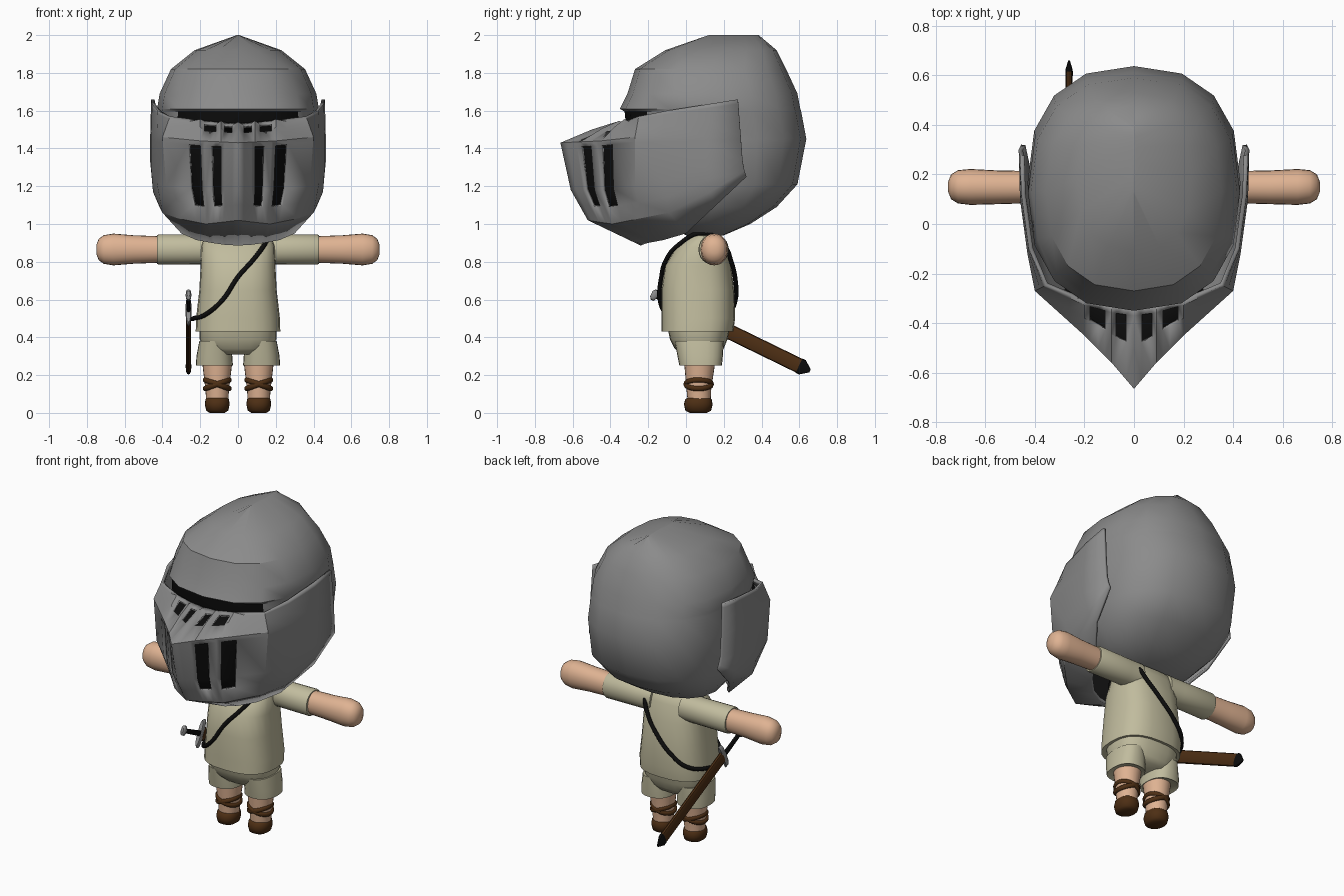
import bpy
import bmesh
import math
from mathutils import Matrix, Vector

cube = bpy.data.objects.get("Cube")
if cube:
    bpy.data.objects.remove(cube, do_unlink=True)


def material(name, *rgb):
    mat = bpy.data.materials.new(name)
    mat.use_nodes = True
    mat.diffuse_color = (*rgb, 1)
    mat.node_tree.nodes["Principled BSDF"].inputs["Base Color"].default_value = (*rgb, 1)
    return mat


STEEL = material("steel grey", .26, .26, .26)
BLACK = material("black", .004, .004, .004)
CLOTH = material("linen cloth", .53, .5, .34)
SKIN = material("skin", .74, .45, .29)
LEATHER = material("brown leather", .075, .028, .007)


def smooth(obj, angle):
    bpy.ops.object.select_all(action="DESELECT")
    obj.select_set(True)
    bpy.context.view_layer.objects.active = obj
    bpy.ops.object.shade_smooth_by_angle(angle=math.radians(angle))


def finish(bm, name, mat, mirror=False, angle=40):
    mesh = bpy.data.meshes.new(name)
    bm.to_mesh(mesh)
    bm.free()
    obj = bpy.data.objects.new(name, mesh)
    bpy.context.collection.objects.link(obj)
    mesh.materials.append(mat)
    smooth(obj, angle)
    if mirror:
        mod = obj.modifiers.new("Mirror", "MIRROR")
        mod.merge_threshold = .0005
    return obj


def loft(name, rings, mat, sides=24, power=2.4, cx=0, matrix=None, mirror=False, angle=40):
    """Stack rounded cross-sections given as (height, front y, back y, half width)."""
    bm = bmesh.new()
    loops = []
    for z, lo, hi, half in rings:
        loop = []
        for i in range(sides):
            t = math.tau * i / sides
            s, c = math.sin(t), math.cos(t)
            x = math.copysign(abs(s) ** (2 / power), s) * half
            y = math.copysign(abs(c) ** (2 / power), c) * (hi - lo) / 2
            loop.append(bm.verts.new((cx + x, (lo + hi) / 2 + y, z)))
        loops.append(loop)
    for a, b in zip(loops, loops[1:]):
        for i in range(sides):
            j = (i + 1) % sides
            bm.faces.new((a[i], a[j], b[j], b[i]))
    bm.faces.new(loops[0])
    bm.faces.new(loops[-1])
    if matrix:
        bm.transform(matrix)
    bmesh.ops.recalc_face_normals(bm, faces=bm.faces)
    return finish(bm, name, mat, mirror, angle)


# Helmet skull, with the dark eye opening on its front faces
skull = loft("helmet_skull", [
    (.94, 0, .2, .15), (1, -.1, .34, .29), (1.09, -.17, .48, .37), (1.21, -.22, .59, .42),
    (1.45, -.31, .637, .43), (1.595, -.325, .61, .425), (1.61, -.35, .605, .428),
    (1.69, -.31, .59, .415), (1.82, -.27, .53, .355), (1.92, -.11, .48, .23),
    (2, .12, .385, .006)], STEEL, sides=16, angle=32)
skull.data.materials.append(BLACK)
for face in skull.data.polygons:
    if face.center.y < -.2 and 1.4 < face.center.z < 1.6:
        face.material_index = 1

# Visor: columns run from the nose ridge to the back edge, rows from the top down
COLUMNS = [
    [(0, -.33, 1.535), (0, -.665, 1.43), (0, -.61, 1.18), (0, -.52, 1.02), (0, -.24, .886)],
    [(.09, -.33, 1.54), (.09, -.56, 1.435), (.09, -.53, 1.18), (.08, -.46, 1.01), (.07, -.23, .89)],
    [(.2, -.31, 1.55), (.2, -.45, 1.44), (.19, -.44, 1.18), (.17, -.39, 1), (.14, -.2, .9)],
    [(.36, -.25, 1.57), (.4, -.27, 1.46), (.38, -.27, 1.2), (.32, -.24, 1.03), (.22, -.12, .915)],
    [(.425, -.1, 1.6), (.43, -.12, 1.46), (.43, -.11, 1.22), (.4, -.09, 1.06), (.3, 0, .95)],
    [(.455, .12, 1.635), (.46, .1, 1.46), (.46, .1, 1.3), (.45, .13, 1.17), (.42, .16, 1.1)],
    [(.46, .275, 1.66), (.465, .29, 1.46), (.465, .3, 1.33), (.46, .31, 1.28), (.455, .32, 1.25)],
]


def visor_point(u, v):
    i, j = min(int(u), 5), min(int(v), 3)
    a, b = [Vector(col[j]).lerp(Vector(col[j + 1]), v - j) for col in COLUMNS[i:i + 2]]
    p = a.lerp(b, u - i)
    if u in (0, 1, 2) and 0 < v < 1:      # raised folds on the upper shelf
        p.z += .018
    return p


# Openings as (u start, u end, v start, v end)
SLITS = [(1, 1.5, 1.1, 2.5), (2, 2.33, 1.1, 2.5), (.35, .8, .12, .5), (1.25, 1.8, .12, .5)]


def visor_shell(name, us, vs, mat, slits, place, thickness):
    bm = bmesh.new()
    grid = [[bm.verts.new(place(visor_point(u, v))) for v in vs] for u in us]
    for i in range(len(us) - 1):
        for j in range(len(vs) - 1):
            u, v = (us[i] + us[i + 1]) / 2, (vs[j] + vs[j + 1]) / 2
            if not any(a < u < b and c < v < d for a, b, c, d in slits):
                bm.faces.new((grid[i][j], grid[i][j + 1], grid[i + 1][j + 1], grid[i + 1][j]))
    obj = finish(bm, name, mat, True, 28)
    solid = obj.modifiers.new("Solidify", "SOLIDIFY")
    solid.thickness = thickness
    solid.offset = -1
    return obj


U = [0, .35, .8, 1, 1.25, 1.5, 1.8, 2, 2.33, 3, 4, 5, 6]
V = [0, .12, .5, 1, 1.1, 2, 2.5, 3, 4]
visor_shell("visor", U, V, STEEL, SLITS, lambda p: p, .018)
visor_shell("visor_dark_lining", [0, 1, 2, 2.6], [.05, 1, 2, 2.7], BLACK, [],
            lambda p: Vector((p.x * .94, p.y * .94, p.z - .02)), .012)

# Shirt body and sleeves; limbs along x are lofted upright, then laid sideways
loft("shirt_body", [(.435, -.1, .22, .19), (.43, -.13, .25, .224), (.5, -.13, .26, .222),
                    (.65, -.13, .255, .205), (.78, -.112, .24, .198), (.88, -.05, .212, .195),
                    (.93, .01, .19, .18), (.955, .06, .15, .12)], CLOTH, power=2.6)
SIDEWAYS = Matrix.Translation((0, 0, .865)) @ Matrix.Rotation(math.pi / 2, 4, "Y")
loft("sleeve", [(.1, .07, .22, .08), (.2, .07, .222, .079), (.42, .066, .226, .08),
                (.428, .07, .222, .076), (.428, .085, .21, .065)],
     CLOTH, power=2.1, matrix=SIDEWAYS, mirror=True)
loft("arm", [(.38, .085, .213, .069), (.55, .08, .216, .075), (.66, .077, .222, .084),
             (.71, .083, .217, .076), (.738, .1, .2, .056), (.75, .13, .17, .022)],
     SKIN, power=2.1, matrix=SIDEWAYS, mirror=True, angle=60)

# Shorts
loft("shorts_seat", [(.31, -.03, .18, .12), (.34, -.06, .2, .18), (.39, -.085, .22, .203),
                     (.46, -.1, .235, .203)], CLOTH, power=2.6, angle=60)
loft("shorts_leg", [(.26, -.02, .17, .075), (.25, -.035, .19, .098), (.3, -.045, .195, .095),
                    (.38, -.06, .2, .08)], CLOTH, cx=.125, mirror=True)

# Legs, shoes and crossed ankle wraps
loft("leg", [(.05, .01, .13, .058), (.12, .003, .133, .062), (.27, -.01, .155, .08)],
     SKIN, cx=.11, power=2, mirror=True)
loft("shoe", [(0, .02, .11, .04), (.012, -.003, .133, .058), (.045, -.011, .141, .066),
              (.072, -.004, .136, .062), (.085, .015, .12, .05)],
     LEATHER, cx=.11, power=2.2, mirror=True, angle=60)
for side, label in ((1, "left"), (-1, "right")):
    for tilt in (-20, 20):
        bpy.ops.mesh.primitive_torus_add(
            location=(side * .11, .067, .152), rotation=(0, math.radians(tilt), 0),
            major_radius=.069, minor_radius=.012, major_segments=28, minor_segments=8)
        wrap = bpy.context.object
        wrap.name = label + "_ankle_wrap"
        wrap.scale.z = 1.2
        wrap.data.materials.append(LEATHER)
        smooth(wrap, 60)

# Strap looping over the left shoulder to the right hip
path = [(.17, .09, .952), (.14, -.04, .89), (.08, -.105, .81), (0, -.13, .72), (-.08, -.138, .6),
        (-.165, -.1, .525), (-.235, .02, .5), (-.235, .11, .5), (-.165, .225, .53),
        (-.08, .262, .6), (.02, .262, .7), (.1, .24, .8), (.145, .2, .89)]
curve = bpy.data.curves.new("shoulder_strap", "CURVE")
curve.dimensions = "3D"
curve.bevel_depth = .012
curve.bevel_resolution = 2
curve.resolution_u = 6
spline = curve.splines.new("BEZIER")
spline.bezier_points.add(len(path) - 1)
spline.use_cyclic_u = True
for point, co in zip(spline.bezier_points, path):
    point.co = co
    point.handle_left_type = point.handle_right_type = "AUTO"
curve.materials.append(BLACK)
bpy.context.collection.objects.link(bpy.data.objects.new("shoulder_strap", curve))

# Sheathed sword on the right hip: lofted along its length, then tilted backwards
BLADE = Matrix.Translation((-.262, -.17, .625)) @ Matrix.Rotation(math.radians(-26), 4, "X") \
    @ Matrix.Rotation(-math.pi / 2, 4, "X")


def sword_part(name, mat, *rings):
    sections = [(s, -wide, wide, thin) for s, wide, thin in rings]
    loft(name, sections, mat, sides=12, matrix=BLADE, angle=35)


sword_part("pommel", STEEL, (-.015, .015, .008), (-.005, .03, .015), (.012, .03, .015), (.02, .015, .01))
sword_part("grip", BLACK, (.015, .014, .011), (.18, .016, .012))
sword_part("crossguard", STEEL, (.175, .075, .012), (.185, .085, .016), (.205, .085, .012))
sword_part("sheath", LEATHER, (.2, .04, .014), (.86, .04, .014))
sword_part("sheath_tip", BLACK, (.855, .042, .015), (.875, .042, .015), (.92, .008, .004))
